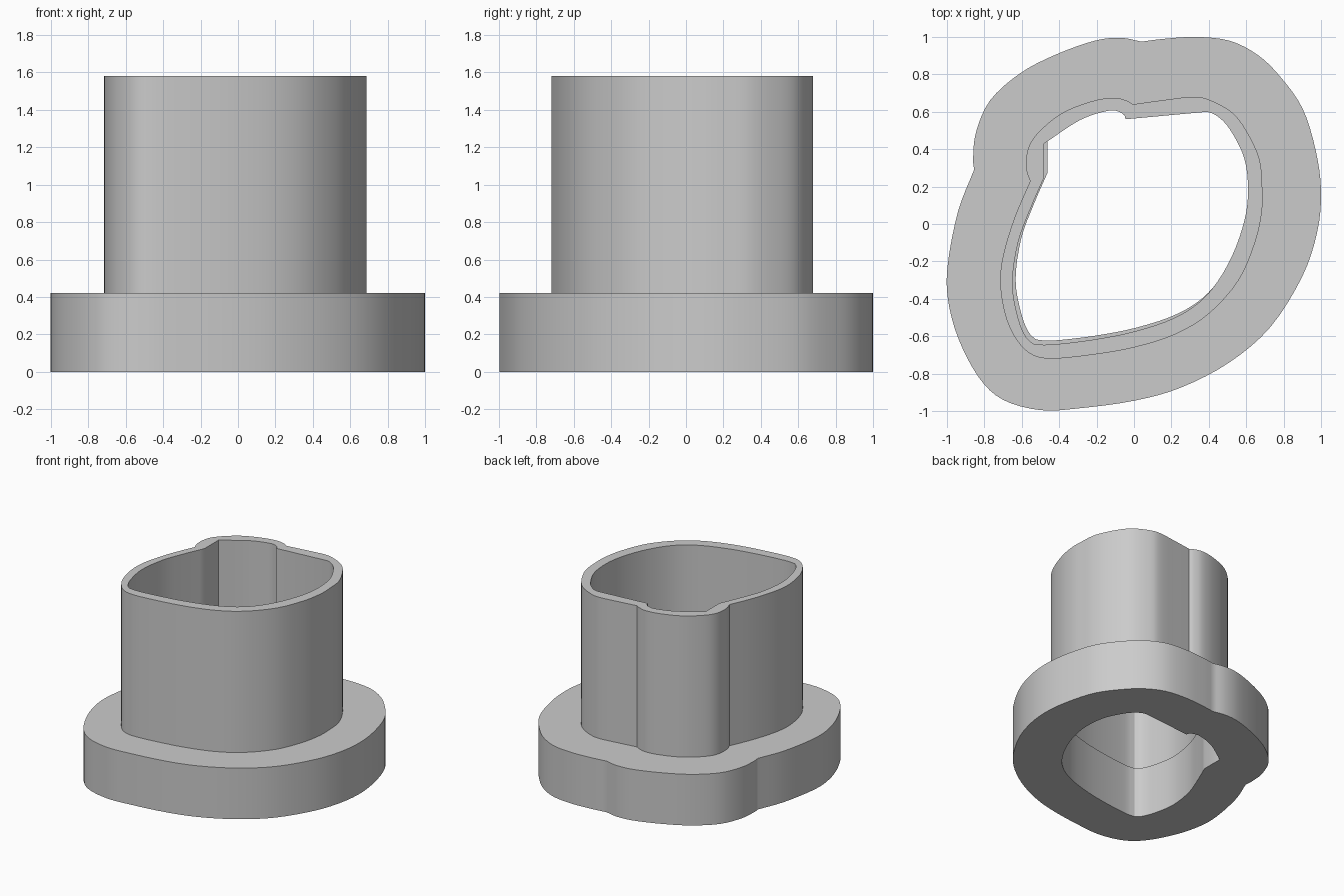
import bpy
import bmesh
from mathutils import Vector

default_cube = bpy.data.objects.get("Cube")
if default_cube:
    bpy.data.objects.remove(default_cube, do_unlink=True)

# One plain grey material
grey = bpy.data.materials.new("plain grey")
grey.use_nodes = True
grey_colour = (0.6, 0.6, 0.6, 1)
grey.diffuse_color = grey_colour
grey.node_tree.nodes["Principled BSDF"].inputs["Base Color"].default_value = grey_colour

FLANGE_TOP = 0.42
TUBE_TOP = 1.58
STEPS = 4


def smooth_arc(points):
    """Catmull-Rom curve through one arc; its last point is left to the next arc."""
    pts = [Vector(p) / 100 for p in points]
    if len(pts) == 2:
        return pts[:1]
    pts = [2 * pts[0] - pts[1]] + pts + [2 * pts[-1] - pts[-2]]
    curve = []
    for a, b, c, d in zip(pts, pts[1:], pts[2:], pts[3:]):
        for step in range(STEPS):
            t = step / STEPS
            curve.append(b + (c - a) * t / 2
                         + (2 * a - 5 * b + 4 * c - d) * t * t / 2
                         + (3 * b - a - 3 * c + d) * t ** 3 / 2)
    return curve


def outline(arcs):
    """Closed outline from arcs that meet at sharp corners."""
    loop = []
    for arc, following in zip(arcs, arcs[1:] + arcs[:1]):
        loop += smooth_arc(arc + following[:1])
    return loop


def ring_solid(name, outer, inner, bottom, top):
    """Extrude the area between two outlines into a solid ring."""
    bm = bmesh.new()
    edges = []
    for loop in (outer, inner):
        verts = [bm.verts.new((p.x, p.y, bottom)) for p in loop]
        edges += [bm.edges.new(pair) for pair in zip(verts, verts[1:] + verts[:1])]
    bmesh.ops.triangle_fill(bm, edges=edges, use_beauty=True, normal=(0, 0, 1))
    raised = bmesh.ops.extrude_face_region(bm, geom=bm.faces[:], use_keep_orig=True)
    raised_verts = [g for g in raised["geom"] if isinstance(g, bmesh.types.BMVert)]
    bmesh.ops.translate(bm, verts=raised_verts, vec=(0, 0, top - bottom))
    bmesh.ops.recalc_face_normals(bm, faces=bm.faces[:])
    mesh = bpy.data.meshes.new(name)
    bm.to_mesh(mesh)
    bm.free()
    mesh.materials.append(grey)
    obj = bpy.data.objects.new(name, mesh)
    bpy.context.collection.objects.link(obj)
    bpy.ops.object.select_all(action="DESELECT")
    obj.select_set(True)
    bpy.context.view_layer.objects.active = obj
    bpy.ops.object.shade_smooth_by_angle(angle=0.5)
    return obj


# Outlines in hundredths, anticlockwise, split at the two bump creases
flange_outline = outline([
    [(4, 97.5), (-7, 99.5), (-21, 98), (-42, 90.5), (-61, 80.5), (-77, 66),
     (-84.5, 49), (-86, 35)],
    [(-85.5, 29), (-94, 7), (-99.5, -21), (-99.5, -40), (-94, -61), (-83, -82),
     (-70, -94), (-50, -99.5), (-29, -98.5), (0, -94.5), (25, -87.5), (51, -74),
     (73, -55), (90, -28), (98, -4), (100, 18), (97, 40), (90, 62), (78, 79),
     (66, 90.5), (51, 98), (33, 100), (16, 99)],
])
tube_outline = outline([
    [(-0.5, 64), (-4, 66), (-11, 67.5), (-23, 65.5), (-39, 59), (-52, 48),
     (-57, 39), (-57.5, 29)],
    [(-55.5, 23), (-64, 3), (-70, -17), (-71.5, -32), (-69, -48), (-64, -60),
     (-56, -69), (-45, -72), (-23, -70), (0, -66), (22, -59), (40, -48),
     (56, -30), (65, -9), (68.5, 8), (68.5, 21), (67, 35), (60, 50),
     (52, 60), (40, 66.5), (31, 68), (14, 66)],
])
bore_outline = outline([
    [(39, 60)],
    [(-4.5, 56)],
    [(-5, 58), (-8, 60), (-14, 60.5), (-29, 55.5)],
    [(-48, 43)],
    [(-48, 25), (-55, 9), (-62, -10), (-65, -32), (-62, -50), (-58, -60)],
    [(-54, -64), (-45, -64.5), (-23, -62), (0, -57.5), (22, -50), (38, -39),
     (50, -22), (58, -2), (61, 16), (59, 35), (51, 51), (44, 58)],
])

# The flange bore sits slightly off the tube bore, leaving a thin ledge
flange_bore = [p + Vector((0.017, 0.022)) for p in bore_outline]

ring_solid("base_flange", flange_outline, flange_bore, 0, FLANGE_TOP)
ring_solid("upper_tube", tube_outline, bore_outline, FLANGE_TOP, TUBE_TOP)
